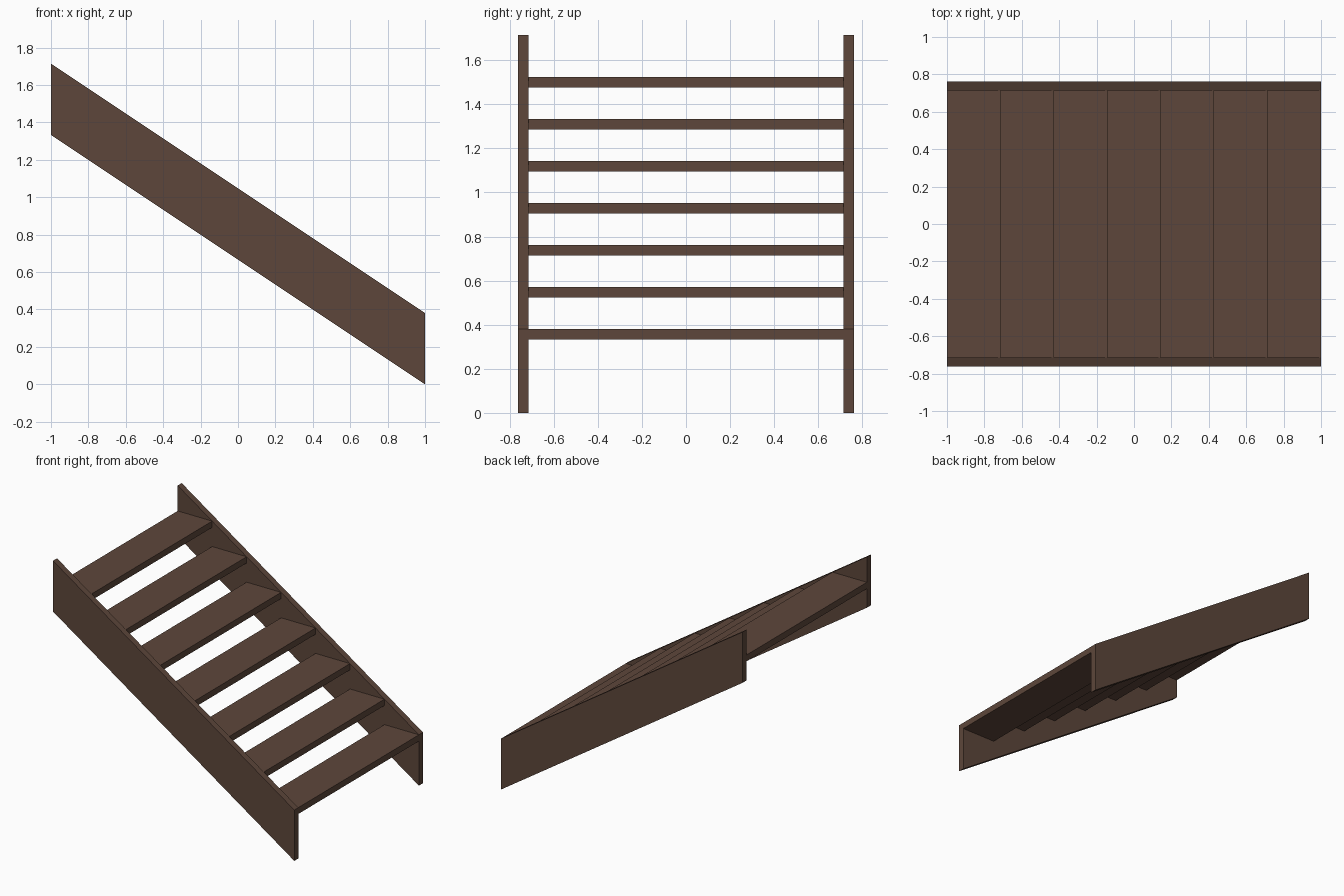
import bpy
import bmesh

default = bpy.data.objects.get("Cube")
if default:
    bpy.data.objects.remove(default, do_unlink=True)

UNIT = 1 / 21            # board thickness
STEPS = 7
RUN = 2 / STEPS
RISE = 4 * UNIT
INNER, OUTER = 15 * UNIT, 16 * UNIT
BOARD_HEIGHT = 8 * UNIT
CLIMB = STEPS * RISE

wood = bpy.data.materials.new("dark brown wood")
wood.use_nodes = True
colour = (0.11, 0.062, 0.043, 1)
wood.diffuse_color = colour
wood.node_tree.nodes["Principled BSDF"].inputs["Base Color"].default_value = colour


def board(name, profile, y0, y1):
    """Extrude an x-z profile from y0 to y1."""
    bm = bmesh.new()
    face = bm.faces.new([bm.verts.new((x, y0, z)) for x, z in profile])
    out = bmesh.ops.extrude_face_region(bm, geom=[face])
    moved = [v for v in out["geom"] if isinstance(v, bmesh.types.BMVert)]
    bmesh.ops.translate(bm, verts=moved, vec=(0, y1 - y0, 0))
    bmesh.ops.recalc_face_normals(bm, faces=bm.faces)
    mesh = bpy.data.meshes.new(name)
    bm.to_mesh(mesh)
    bm.free()
    mesh.materials.append(wood)
    bpy.context.collection.objects.link(bpy.data.objects.new(name, mesh))


# Sloping side boards with upright ends
slope = [(1, 0), (1, BOARD_HEIGHT), (-1, CLIMB + BOARD_HEIGHT), (-1, CLIMB)]
board("front_stringer", slope, -OUTER, -INNER)
board("back_stringer", slope, INNER, OUTER)

# Open treads between the side boards
for i in range(STEPS):
    x = 1 - i * RUN
    top = BOARD_HEIGHT + i * RISE
    profile = [(x, top - UNIT), (x, top), (x - RUN, top), (x - RUN, top - UNIT)]
    board(f"tread_{i + 1}", profile, -INNER, INNER)
